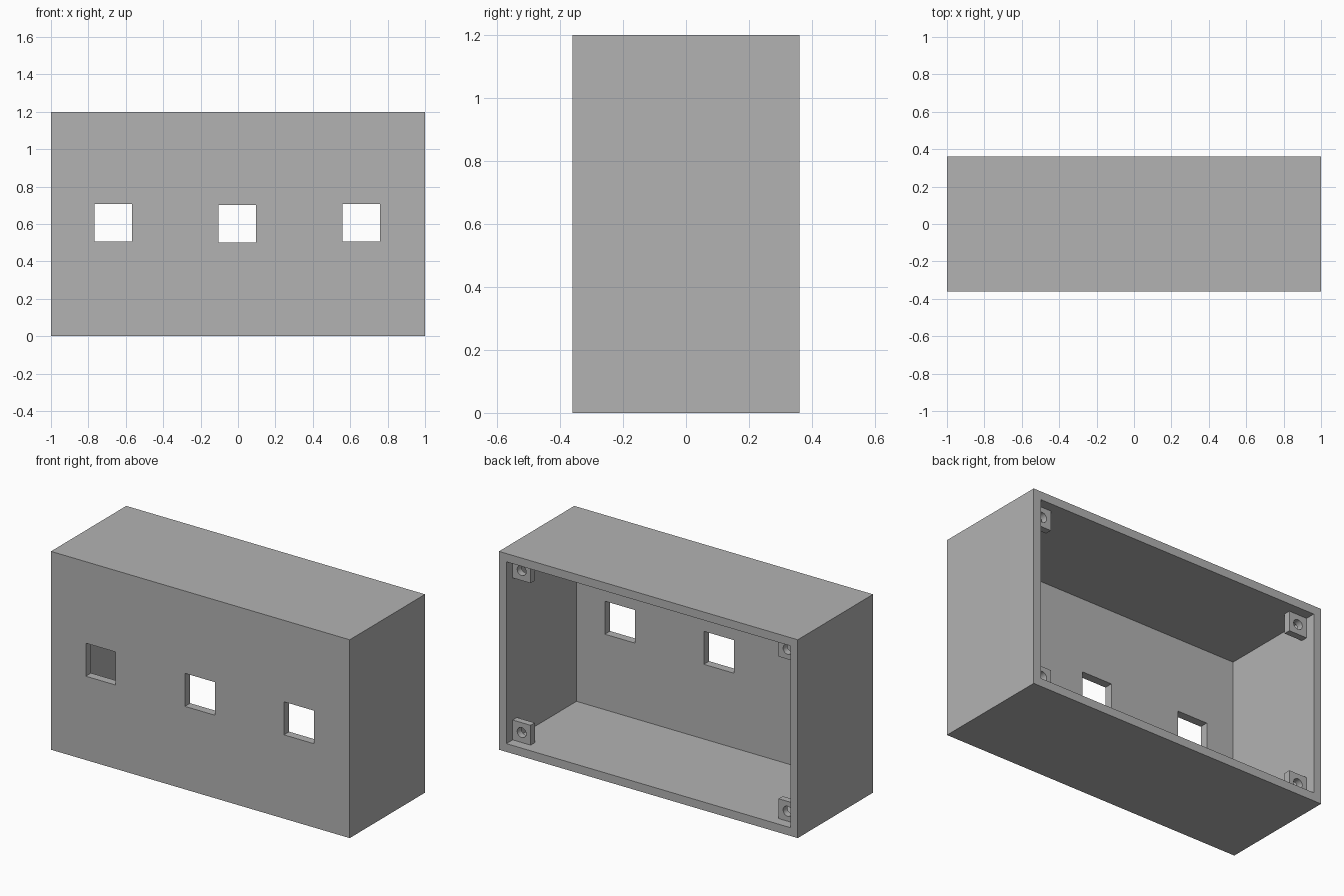
import bpy
import bmesh
from mathutils import Matrix, Vector

if "Cube" in bpy.data.objects:
    bpy.data.objects.remove(bpy.data.objects["Cube"], do_unlink=True)

WIDTH, DEPTH, HEIGHT = 2.0, 0.72, 1.2
WALL = 0.05
LUG, LUG_DEPTH, RECESS = 0.12, 0.04, 0.06
BACK = DEPTH / 2

grey = bpy.data.materials.new("plain grey")
grey.use_nodes = True
colour = (0.45, 0.45, 0.45, 1)
grey.diffuse_color = colour
grey.node_tree.nodes["Principled BSDF"].inputs["Base Color"].default_value = colour


def finish(name, bm):
    mesh = bpy.data.meshes.new(name)
    bm.to_mesh(mesh)
    bm.free()
    mesh.materials.append(grey)
    obj = bpy.data.objects.new(name, mesh)
    bpy.context.collection.objects.link(obj)
    return obj


def box(name, low, high):
    low, high = Vector(low), Vector(high)
    bm = bmesh.new()
    place = Matrix.Translation((low + high) / 2) @ Matrix.Diagonal((high - low).to_4d())
    bmesh.ops.create_cube(bm, size=1, matrix=place)
    return finish(name, bm)


def rod(name, centre, radius, length):
    bm = bmesh.new()
    place = Matrix.Translation(centre) @ Matrix.Rotation(1.5707963, 4, "X")
    bmesh.ops.create_cone(bm, cap_ends=True, segments=32, radius1=radius,
                          radius2=radius, depth=length, matrix=place)
    return finish(name, bm)


def cut(target, cutter):
    mod = target.modifiers.new("cut", "BOOLEAN")
    mod.operation, mod.solver, mod.object = "DIFFERENCE", "EXACT", cutter
    bpy.context.view_layer.objects.active = target
    bpy.ops.object.modifier_apply(modifier=mod.name)
    bpy.data.objects.remove(cutter, do_unlink=True)


# Case shell, open at the back
case = box("case", (-WIDTH / 2, -BACK, 0), (WIDTH / 2, BACK, HEIGHT))
cut(case, box("cavity_cutter", (-WIDTH / 2 + WALL, -BACK + WALL, WALL),
              (WIDTH / 2 - WALL, BACK + 0.1, HEIGHT - WALL)))

# Three square windows in the front wall
for x, z in ((-0.667, 0.607), (-0.003, 0.602), (0.66, 0.607)):
    cut(case, box("window_cutter", (x - 0.1, -BACK - 0.1, z - 0.1),
                  (x + 0.1, -BACK + 0.1, z + 0.1)))

# Drilled mounting lugs in the four corners
for side, x_sign in (("left", 1), ("right", -1)):
    for level, z_sign in (("upper", 1), ("lower", -1)):
        x = x_sign * (WIDTH / 2 - WALL - LUG / 2)
        z = HEIGHT / 2 + z_sign * (HEIGHT / 2 - WALL - LUG / 2)
        y = BACK - RECESS - LUG_DEPTH / 2
        half = Vector((LUG, LUG_DEPTH, LUG)) / 2
        centre = Vector((x, y, z))
        lug = box(f"{level}_{side}_lug", centre - half, centre + half)
        cut(lug, rod("screw_hole_cutter", centre, 0.03, LUG_DEPTH * 2))
        bpy.ops.object.select_all(action="DESELECT")
        lug.select_set(True)
        bpy.context.view_layer.objects.active = lug
        bpy.ops.object.shade_smooth_by_angle()
